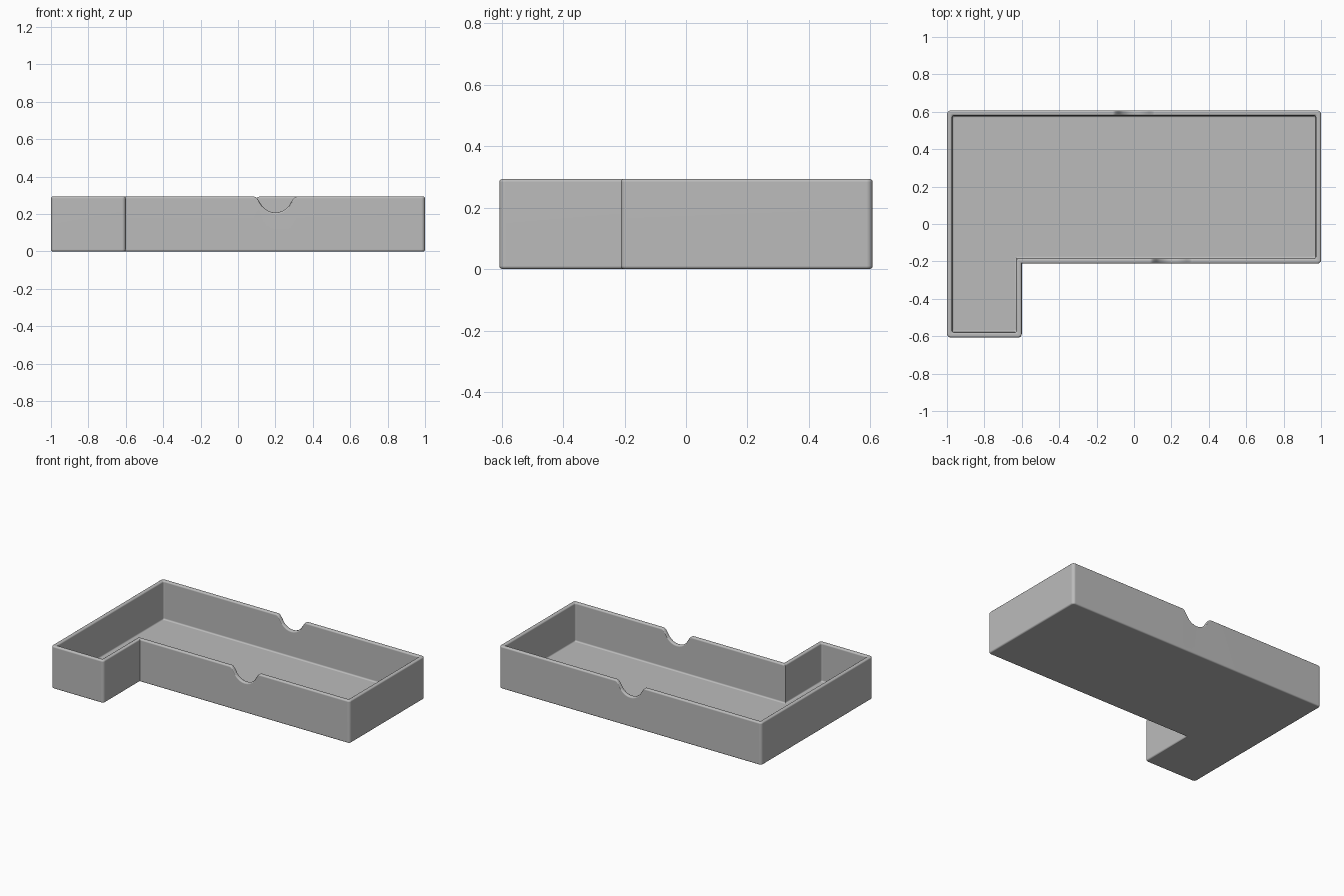
import bpy
import bmesh
from math import sin, cos, pi, radians

cube = bpy.data.objects.get("Cube")
if cube:
    bpy.data.objects.remove(cube, do_unlink=True)

HEIGHT, WALL, FLOOR = 0.293, 0.028, 0.028
HALF_Y, LEG_X, FRONT_Y = 0.607, -0.6, -0.212
OUTER_R, INNER_R, EDGE_R = 0.02, 0.01, 0.01

# Half profile of a finger notch: distance from its centre, depth
HALF_NOTCH = [(0, .085), (.02, .083), (.04, .076), (.06, .062), (.072, .049),
              (.08, .036), (.09, .02), (.099, .008), (.107, .002), (.115, 0)]
NOTCH = [(-u, d) for u, d in HALF_NOTCH[:0:-1]] + HALF_NOTCH


def corner(x, y, sx, sy, start, inset):
    """Rounded convex corner, moved inward by the inset."""
    r = max(OUTER_R - inset, INNER_R)
    cx, cy = x - sx * (inset + r), y - sy * (inset + r)
    angles = [radians(start + 90 * i / 6) for i in range(7)]
    return [(cx + r * cos(a), cy + r * sin(a), 0) for a in angles]


def outline(inset):
    """L-shaped loop of x, y and notch depth, counter-clockwise."""
    pts = corner(-1, -HALF_Y, -1, -1, 180, inset)
    pts += corner(LEG_X, -HALF_Y, 1, -1, 270, inset)
    pts.append((LEG_X - inset, FRONT_Y + inset, 0))
    pts += [(0.2 + u, FRONT_Y + inset, d) for u, d in NOTCH]
    pts += corner(1, FRONT_Y, 1, -1, 270, inset)
    pts += corner(1, HALF_Y, 1, 1, 0, inset)
    pts += [(-u, HALF_Y - inset, d) for u, d in NOTCH]
    pts += corner(-1, HALF_Y, -1, 1, 90, inset)
    return pts


# Wall cross-section: inset, height, and whether it follows the notches
section = []
steps = [i * pi / 8 for i in range(5)]
for a in steps:                                   # outer bottom edge
    section.append((EDGE_R * (1 - sin(a)), EDGE_R * (1 - cos(a)), False))
for a in steps:                                   # outer rim edge
    section.append((EDGE_R * (1 - cos(a)), HEIGHT - EDGE_R * (1 - sin(a)), True))
for a in steps:                                   # inner rim edge
    section.append((WALL - EDGE_R * (1 - sin(a)), HEIGHT - EDGE_R * (1 - cos(a)), True))
for a in steps:                                   # fillet to the floor
    section.append((WALL + EDGE_R * (1 - cos(a)), FLOOR + EDGE_R * (1 - sin(a)), False))

# Tray shell from stacked loops
bm = bmesh.new()
rings = [[bm.verts.new((x, y, z - d * follows)) for x, y, d in outline(inset)]
         for inset, z, follows in section]
for low, high in zip(rings, rings[1:]):
    for i in range(len(low)):
        j = (i + 1) % len(low)
        bm.faces.new((low[i], low[j], high[j], high[i]))
bm.faces.new(rings[0][::-1])
bm.faces.new(rings[-1])
mesh = bpy.data.meshes.new("tray")
bm.to_mesh(mesh)
bm.free()

# Grey plastic
grey = bpy.data.materials.new("grey plastic")
grey.use_nodes = True
colour = (0.5, 0.5, 0.5, 1)
grey.diffuse_color = colour
grey.node_tree.nodes["Principled BSDF"].inputs["Base Color"].default_value = colour
mesh.materials.append(grey)

tray = bpy.data.objects.new("tray", mesh)
bpy.context.collection.objects.link(tray)
bpy.ops.object.select_all(action='DESELECT')
tray.select_set(True)
bpy.context.view_layer.objects.active = tray
bpy.ops.object.shade_smooth_by_angle(angle=radians(35))
normals = tray.modifiers.new("flat wall shading", 'WEIGHTED_NORMAL')
normals.keep_sharp = True
